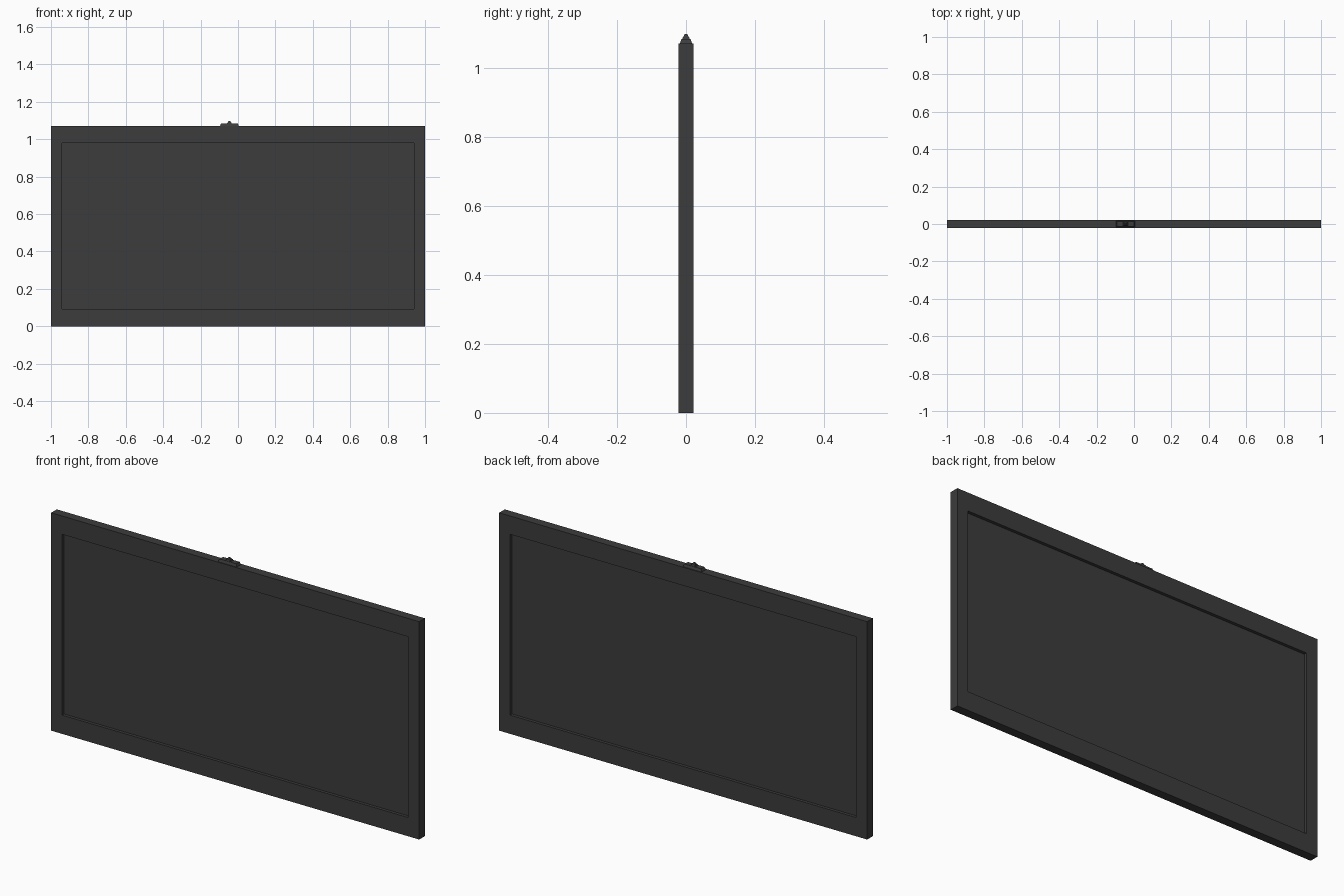
import bpy, bmesh
from mathutils import Vector

old = bpy.data.objects.get("Cube")
if old:
    bpy.data.objects.remove(old, do_unlink=True)

charcoal = bpy.data.materials.new("charcoal")
charcoal.use_nodes = True
colour = (0.045, 0.045, 0.045, 1)
charcoal.diffuse_color = colour
charcoal.node_tree.nodes["Principled BSDF"].inputs["Base Color"].default_value = colour


def finish(name, bm):
    bmesh.ops.recalc_face_normals(bm, faces=bm.faces)
    mesh = bpy.data.meshes.new(name)
    bm.to_mesh(mesh)
    bm.free()
    mesh.materials.append(charcoal)
    obj = bpy.data.objects.new(name, mesh)
    bpy.context.collection.objects.link(obj)
    return obj


def tapered_block(bm, x, z0, z1, bottom, top):
    """Block with half sizes (x, y) at its bottom and top."""
    verts = bmesh.ops.create_cube(bm, size=2)["verts"]
    for v in verts:
        half, z = (top, z1) if v.co.z > 0 else (bottom, z0)
        v.co = Vector((x + v.co.x * half[0], v.co.y * half[1], z))


# Slab with a shallow recess on the front and the back
HEIGHT, DEPTH, RECESS = 1.07, 0.022, 0.015
bm = bmesh.new()
tapered_block(bm, 0, 0, HEIGHT, (1, DEPTH), (1, DEPTH))
bm.normal_update()
for face in [f for f in bm.faces if abs(f.normal.y) > 0.9]:
    side = 1 if face.normal.y > 0 else -1
    bmesh.ops.inset_individual(bm, faces=[face], thickness=0.084)
    for v in face.verts:
        v.co.z = 0.98 if v.co.z > HEIGHT / 2 else 0.092
    # The inner face is pushed in, leaving straight walls
    panel = bmesh.ops.extrude_discrete_faces(bm, faces=[face])["faces"][0]
    for v in panel.verts:
        v.co.y -= side * RECESS
finish("framed_panel", bm)

# Small off-centre hanger on the top edge
bm = bmesh.new()
tapered_block(bm, -0.046, HEIGHT - 0.002, 1.083, (0.052, 0.018), (0.045, 0.013))
finish("hanger_base", bm)

bm = bmesh.new()
tapered_block(bm, -0.046, 1.08, 1.089, (0.014, 0.012), (0.011, 0.009))
tapered_block(bm, -0.046, 1.087, 1.097, (0.009, 0.008), (0.005, 0.004))
finish("hanger_knob", bm)
